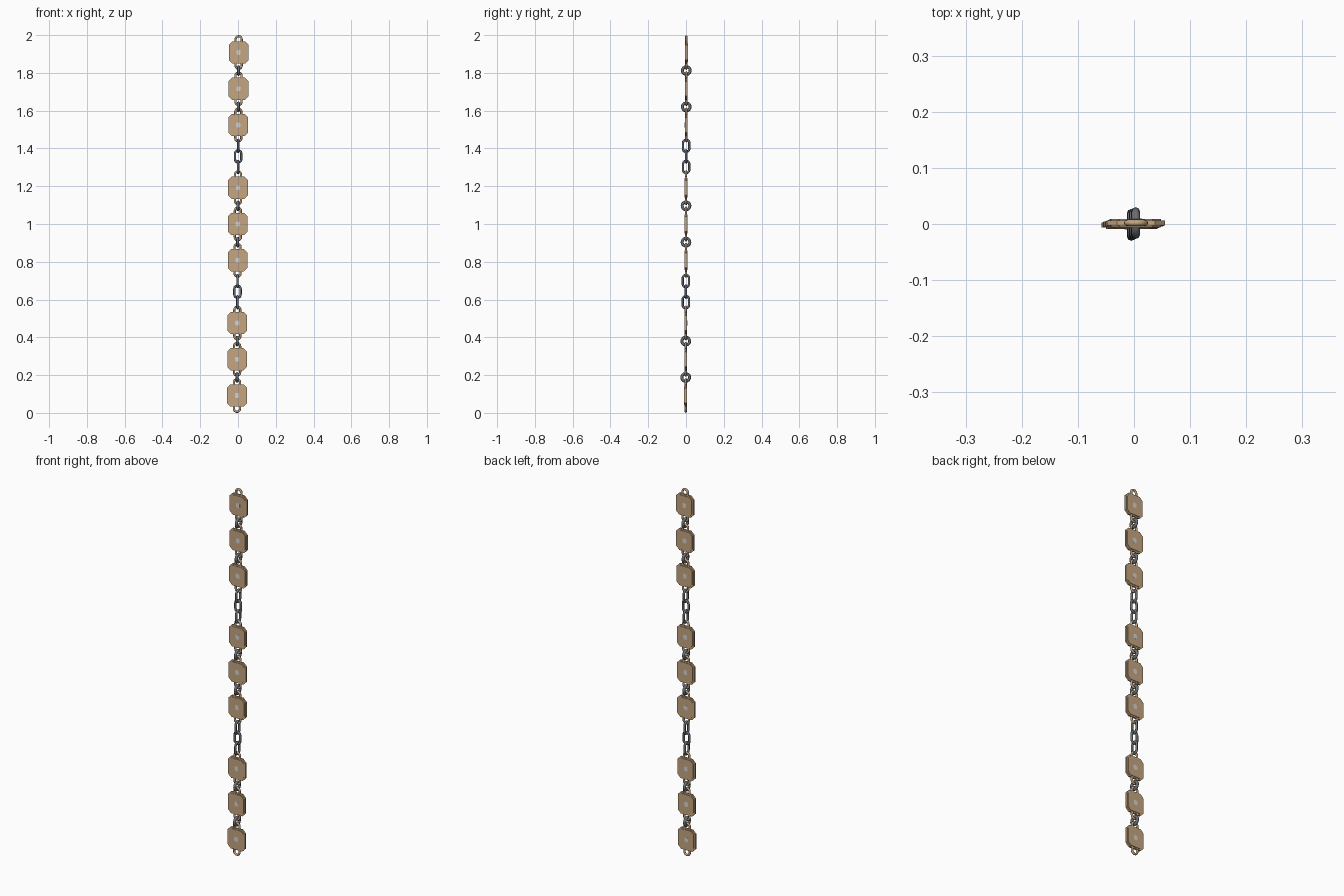
import bpy, bmesh, math
from mathutils import Vector

if "Cube" in bpy.data.objects:
    bpy.data.objects.remove(bpy.data.objects["Cube"])

def material(name, rgb):
    m = bpy.data.materials.new(name)
    m.diffuse_color = (*rgb, 1)
    m.use_nodes = True
    m.node_tree.nodes["Principled BSDF"].inputs["Base Color"].default_value = m.diffuse_color
    return m

BRONZE = material("bronze", (0.56, 0.38, 0.22))
IRON = material("dark iron", (0.15, 0.16, 0.17))
SILVER = material("silver", (0.65, 0.65, 0.64))

def make(name, bm, mat, loc, smooth=True):
    bmesh.ops.recalc_face_normals(bm, faces=bm.faces)
    me = bpy.data.meshes.new(name)
    bm.to_mesh(me)
    bm.free()
    me.materials.append(mat)
    ob = bpy.data.objects.new(name, me)
    bpy.context.collection.objects.link(ob)
    ob.location = loc
    if smooth:
        me.shade_smooth()
    return ob

def add_link(bm, r, straight, wire, plane, offset=0, seg=10, sides=8):
    """Oval wire loop standing along z, lying in the xz or yz plane."""
    path = []
    for sgn, start in ((1, 0), (-1, math.pi)):
        for i in range(seg + 1):
            a = start + math.pi * i / seg
            path.append((math.cos(a), math.sin(a), sgn * straight / 2))
    if straight == 0:
        path = path[:seg] + path[seg + 1:-1]
    rings = []
    for c, s, dz in path:
        ring = []
        for j in range(sides):
            b = math.tau * j / sides
            rad = r + wire * math.cos(b)
            u, v, w = rad * c, wire * math.sin(b), rad * s + dz + offset
            ring.append(bm.verts.new((u, v, w) if plane == "xz" else (v, u, w)))
        rings.append(ring)
    for i, a in enumerate(rings):
        b = rings[(i + 1) % len(rings)]
        for j in range(sides):
            k = (j + 1) % sides
            bm.faces.new((a[j], b[j], b[k], a[k]))

def add_loft(bm, sections):
    """Octagonal sections (half width, half height, corner cut, y) joined into a solid."""
    loops = []
    for w, h, c, y in sections:
        pts = [(w, h - c), (w - c, h), (c - w, h), (-w, h - c),
               (-w, c - h), (c - w, -h), (w - c, -h), (w, c - h)]
        loops.append([bm.verts.new((x, y, z)) for x, z in pts])
    for a, b in zip(loops, loops[1:]):
        for j in range(8):
            bm.faces.new((a[j], a[(j + 1) % 8], b[(j + 1) % 8], b[j]))
    bm.faces.new(loops[0])
    bm.faces.new(loops[-1])

def sway(z):
    # the hanging chain leans very slightly
    return Vector((0.005 * (z - 1) - 0.001, 0.002 * (z - 1), z))

# plates: thin rim, raised centre panel, an eye at each end, small silver inlay
for n, z in enumerate((1.908, 1.716, 1.524, 1.192, 1.0, 0.808, 0.476, 0.284, 0.092)):
    bm = bmesh.new()
    side = [(0.0445, 0.0515, 0.015, 0.0075), (0.0445, 0.0515, 0.015, 0.0045),
            (0.052, 0.059, 0.018, 0.0045)]
    add_loft(bm, [(w, h, c, -y) for w, h, c, y in side] + side[::-1])
    make(f"plate_{n}", bm, BRONZE, sway(z), smooth=False)
    bm = bmesh.new()
    for s in (1, -1):
        add_link(bm, 0.016, 0.014, 0.0058, "xz", s * 0.0632)
    make(f"plate_eyes_{n}", bm, BRONZE, sway(z))
    bm = bmesh.new()
    add_loft(bm, [(0.011, 0.013, 0.005, -0.0077), (0.011, 0.013, 0.005, 0.0077)])
    make(f"plate_inlay_{n}", bm, SILVER, sway(z), smooth=False)

# round rings between neighbouring plates
for n, z in enumerate((1.812, 1.62, 1.096, 0.904, 0.38, 0.188)):
    bm = bmesh.new()
    add_link(bm, 0.0205, 0, 0.0078, "yz")
    make(f"ring_{n}", bm, IRON, sway(z))

# three oval chain links between plate groups
for n, mid in enumerate((1.358, 0.642)):
    for i, d in enumerate((0.056, 0, -0.056)):
        bm = bmesh.new()
        add_link(bm, 0.0165, 0.031, 0.0062, "xz" if i == 1 else "yz")
        make(f"chain_link_{n}_{i}", bm, IRON, sway(mid + d))
